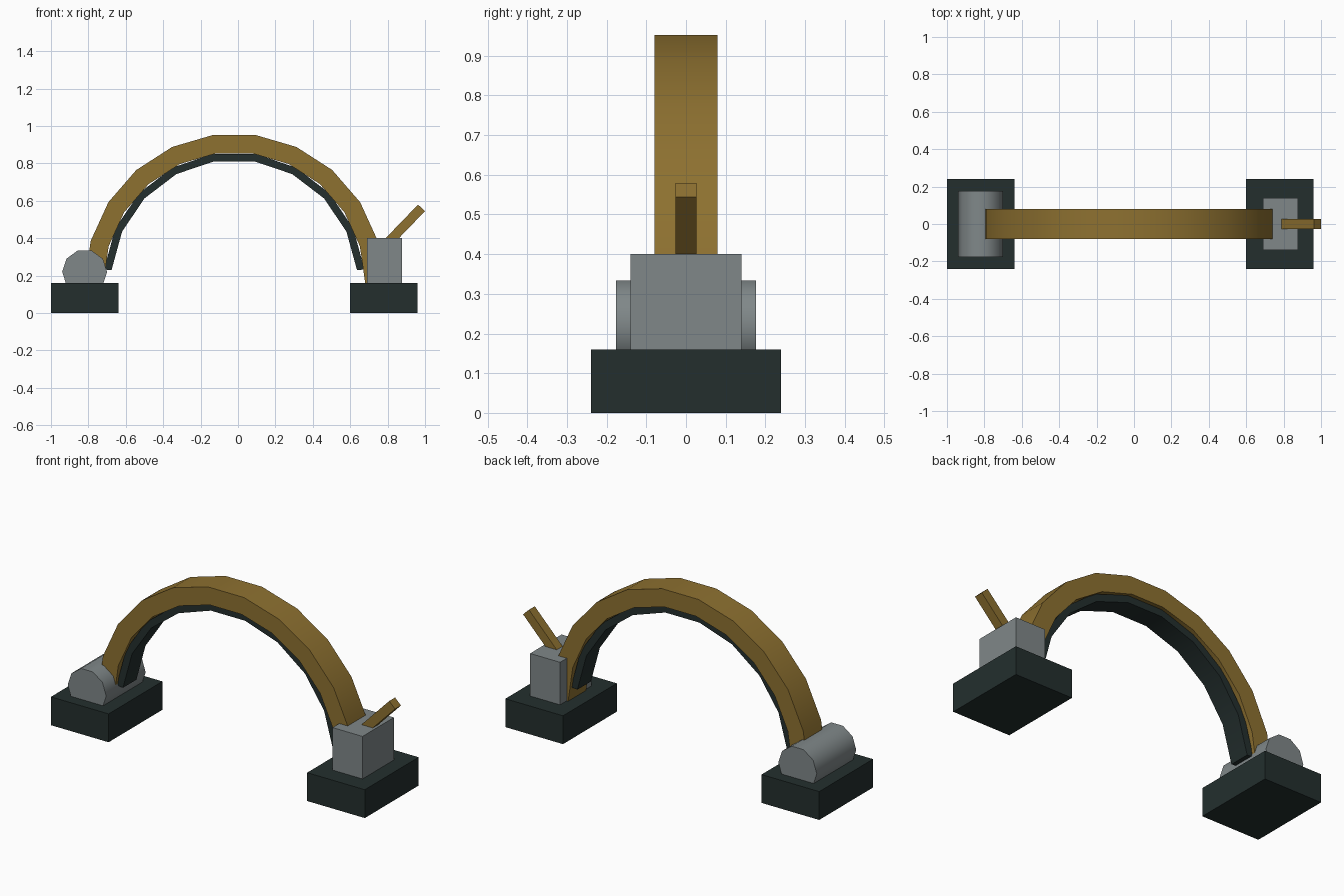
import bpy, math
from mathutils import Matrix, Vector

if "Cube" in bpy.data.objects:
    bpy.data.objects.remove(bpy.data.objects["Cube"])


def material(name, rgb):
    m = bpy.data.materials.new(name)
    m.diffuse_color = (*rgb, 1)
    m.use_nodes = True
    m.node_tree.nodes["Principled BSDF"].inputs["Base Color"].default_value = m.diffuse_color
    return m


DARK = material("dark slate", (0.017, 0.028, 0.027))
BROWN = material("bronze brown", (0.27, 0.165, 0.03))
GREY = material("steel grey", (0.215, 0.245, 0.25))
CX, CZ = -0.02, 0.16          # centre of the arch


def make(name, verts, faces, mat, smooth=False):
    me = bpy.data.meshes.new(name)
    me.from_pydata(verts, [], faces)
    me.materials.append(mat)
    ob = bpy.data.objects.new(name, me)
    bpy.context.collection.objects.link(ob)
    if smooth:
        bpy.ops.object.select_all(action='DESELECT')
        ob.select_set(True)
        bpy.context.view_layer.objects.active = ob
        bpy.ops.object.shade_smooth_by_angle(angle=math.radians(45))
    return ob


def box(name, center, size, mat, tilt=0):
    """Box, optionally tilted about the y axis."""
    rot = Matrix.Rotation(-tilt, 3, 'Y')
    s = Vector(size) / 2
    v = [Vector(center) + rot @ Vector((x * s.x, y * s.y, z * s.z))
         for x in (-1, 1) for y in (-1, 1) for z in (-1, 1)]
    f = [(0, 1, 3, 2), (4, 6, 7, 5), (0, 4, 5, 1), (2, 3, 7, 6), (0, 2, 6, 4), (1, 5, 7, 3)]
    return make(name, v, f, mat)


def arc_band(name, r_in, r_out, half_width, start, segments, mat):
    """Curved bar of rectangular section, from start to 180 - start degrees."""
    v, f = [], []
    for i in range(segments + 1):
        a = math.radians(180 - start - (180 - 2 * start) * i / segments)
        for r, y in ((r_in, -1), (r_out, -1), (r_out, 1), (r_in, 1)):
            v.append((CX + r * math.cos(a), y * half_width, CZ + r * math.sin(a)))
    for i in range(segments):
        for j in range(4):
            k = (j + 1) % 4
            f.append((4 * i + j, 4 * i + k, 4 * i + 4 + k, 4 * i + 4 + j))
    f += [(3, 2, 1, 0), tuple(4 * segments + j for j in range(4))]
    return make(name, v, f, mat, True)


# Two feet
box("left_base", (-0.82, 0, 0.08), (0.36, 0.48, 0.16), DARK)
box("right_base", (0.78, 0, 0.08), (0.36, 0.48, 0.16), DARK)

# Arched bar and its thin dark inner lining
arc_band("arch", 0.70, 0.80, 0.08, 0, 11, BROWN)
arc_band("arch_lining", 0.66, 0.70, 0.06, 6, 9, DARK)

# Ten-sided hinge barrel lying along y
N, R, HY = 10, 0.12, 0.176
ring = [(R * math.cos(2 * math.pi * i / N), R * math.sin(2 * math.pi * i / N)) for i in range(N)]
verts = [(-0.82 + x, y, 0.22 + z) for y in (-HY, HY) for x, z in ring]
faces = [(i, i + N, (i + 1) % N + N, (i + 1) % N) for i in range(N)]
faces += [tuple(range(N)), tuple(reversed(range(N, 2 * N)))]
make("hinge_barrel", verts, faces, GREY, True)

# Latch block with a tilted lever
box("latch_block", (0.782, 0, 0.28), (0.187, 0.28, 0.24), GREY)
ang = math.radians(46)
length = 0.26
end = Vector((0.981, 0, 0.562))
mid = end - Vector((math.cos(ang), 0, math.sin(ang))) * length / 2
box("latch_lever", mid, (length, 0.052, 0.051), BROWN, ang)
